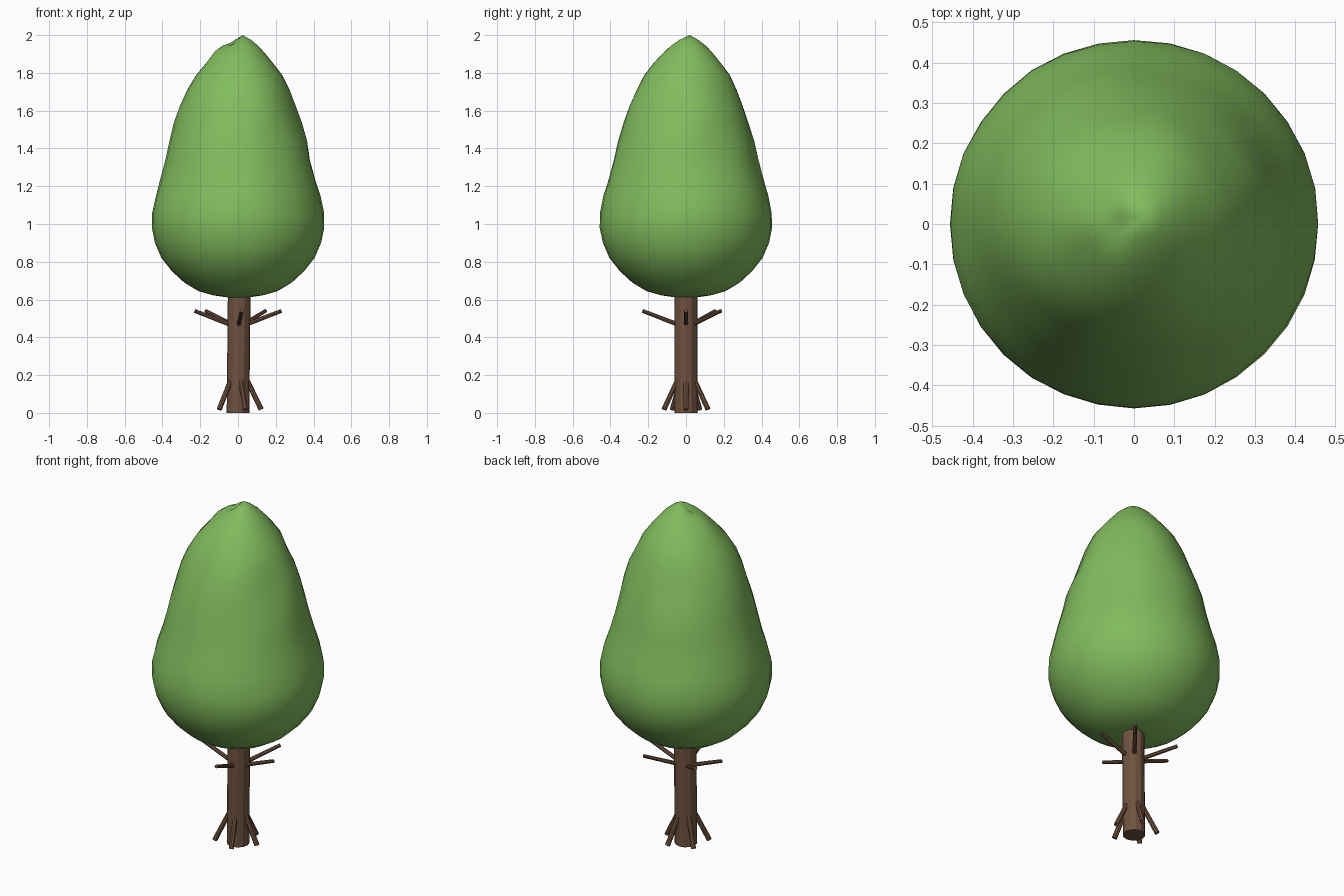
import bpy, bmesh, math
from mathutils import Vector, noise

if "Cube" in bpy.data.objects:
    bpy.data.objects.remove(bpy.data.objects["Cube"])


def material(name, color):
    m = bpy.data.materials.new(name)
    m.diffuse_color = (*color, 1)
    m.use_nodes = True
    m.node_tree.nodes["Principled BSDF"].inputs["Base Color"].default_value = m.diffuse_color
    return m


bark = material("bark", (0.16, 0.085, 0.05))
leaf = material("leaf", (0.22, 0.50, 0.11))


def rod(name, start, end, r1, r2, sides):
    a, b = Vector(start), Vector(end)
    bpy.ops.mesh.primitive_cone_add(vertices=sides, radius1=r1, radius2=r2,
                                    depth=(b - a).length, location=(a + b) / 2)
    o = bpy.context.object
    o.name = name
    o.rotation_euler = (b - a).to_track_quat('Z', 'Y').to_euler()
    o.data.materials.append(bark)
    return o


# Trunk
rod("trunk", (0, 0, 0), (0.007, 0, 0.72), 0.06, 0.06, 12)

# Roots, five evenly spaced
for i in range(5):
    a = math.radians(72 * i)
    c, s = math.cos(a), math.sin(a)
    rod(f"root_{i + 1}", (0.035 * c, 0.035 * s, 0.2),
        (0.123 * c, 0.123 * s, 0.018), 0.013, 0.014, 8)

# Bare branches below the crown
for i, (x, y) in enumerate([(0.23, 0), (0.145, 0.185), (-0.17, 0.155),
                            (-0.23, 0), (0.02, -0.23)]):
    rod(f"branch_{i + 1}", (x * 0.15, y * 0.15, 0.465), (x, y, 0.54),
        0.012, 0.010, 8)

# Crown: lathed pear profile with gentle lumps
profile = [(0.06, 0.612), (0.13, 0.622), (0.21, 0.645), (0.285, 0.69),
           (0.35, 0.75), (0.405, 0.82), (0.44, 0.90), (0.457, 0.98),
           (0.455, 1.06), (0.435, 1.15), (0.41, 1.24), (0.385, 1.34),
           (0.36, 1.44), (0.33, 1.54), (0.30, 1.63), (0.265, 1.71),
           (0.225, 1.79), (0.18, 1.85), (0.14, 1.895), (0.095, 1.94),
           (0.05, 1.975)]
SEG = 32


def lump(x, y, z):
    p = Vector((x, y, z))
    up = min(max((z - 0.9) / 0.8, 0), 1)
    n = noise.noise(p * 5 + Vector((3, 1, 7)))
    k = 1 + n * 0.06 * up
    top = max(0, (z - 1.7) / 0.3)
    side_peak = math.exp(-((x + 0.13) ** 2 + (y + 0.02) ** 2) / 0.003)
    dip = math.exp(-((x + 0.06) ** 2 + (y + 0.02) ** 2) / 0.0015)
    return (x * k + 0.02 * top, y * k + 0.015 * top,
            z + top * (0.035 * side_peak - 0.035 * dip))


bm = bmesh.new()
rings = [[bm.verts.new(lump(r * math.cos(2 * math.pi * i / SEG),
                            r * math.sin(2 * math.pi * i / SEG), z))
          for i in range(SEG)] for r, z in profile]
bottom = bm.verts.new((0, 0, 0.61))
tip = bm.verts.new((0.025, 0.02, 2.0))
for i in range(SEG):
    j = (i + 1) % SEG
    bm.faces.new((bottom, rings[0][j], rings[0][i]))
    bm.faces.new((tip, rings[-1][i], rings[-1][j]))
    for lo, hi in zip(rings, rings[1:]):
        bm.faces.new((lo[i], lo[j], hi[j], hi[i]))
for f in bm.faces:
    f.smooth = True
me = bpy.data.meshes.new("crown")
bm.to_mesh(me)
bm.free()
me.materials.append(leaf)
crown = bpy.data.objects.new("crown", me)
bpy.context.collection.objects.link(crown)
